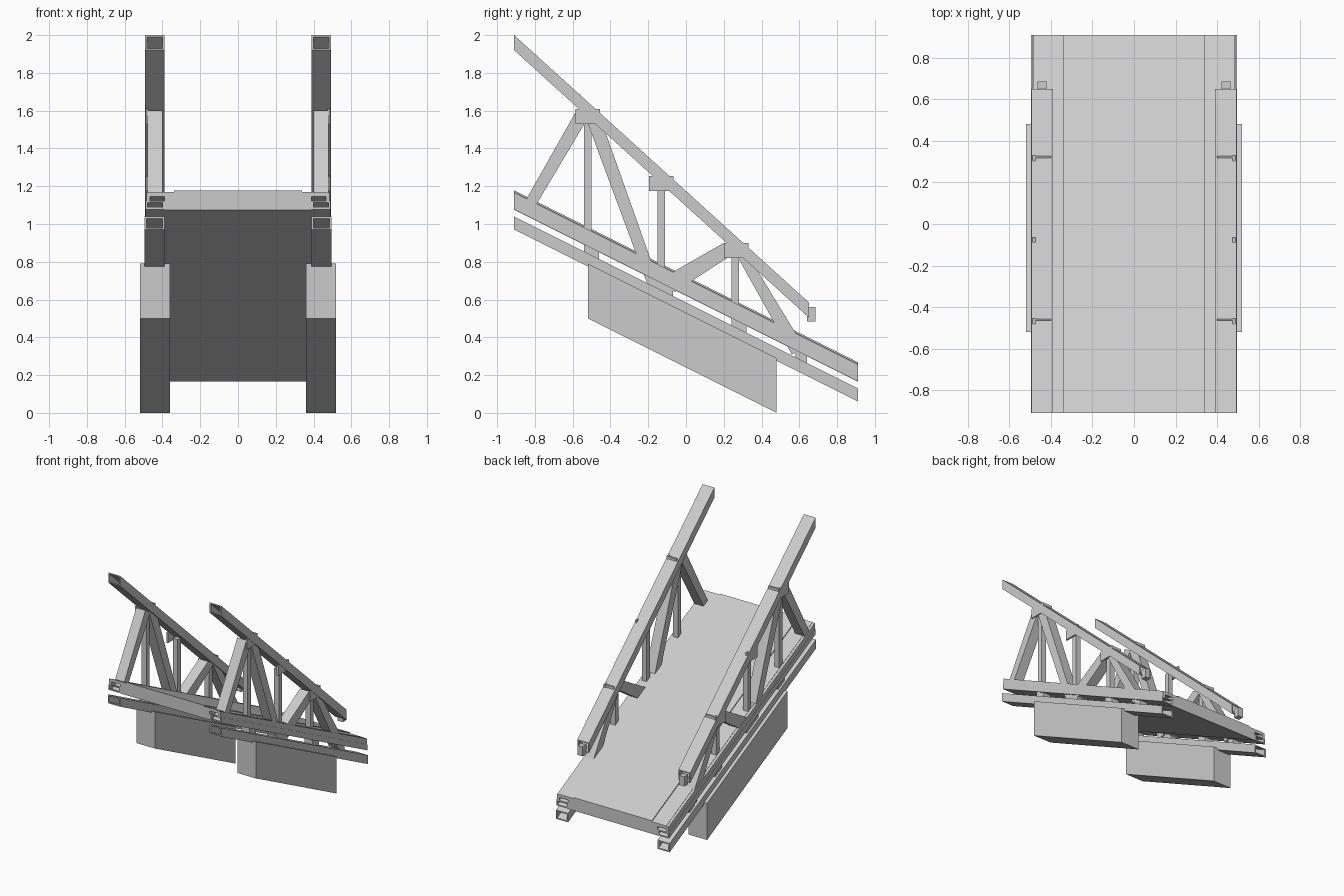
import bpy, bmesh

cube = bpy.data.objects.get("Cube")
if cube:
    bpy.data.objects.remove(cube)

steel = bpy.data.materials.new("plain grey")
steel.use_nodes = True
GREY = (0.6, 0.6, 0.6, 1)
steel.diffuse_color = GREY
steel.node_tree.nodes["Principled BSDF"].inputs["Base Color"].default_value = GREY

SLOPE = -0.5       # fall of the deck along y
END = 0.91         # half length of the deck


def finish(name, bm, mirror):
    bmesh.ops.recalc_face_normals(bm, faces=bm.faces)
    mesh = bpy.data.meshes.new(name)
    bm.to_mesh(mesh)
    bm.free()
    mesh.materials.append(steel)
    obj = bpy.data.objects.new(name, mesh)
    bpy.context.collection.objects.link(obj)
    if mirror:
        mod = obj.modifiers.new("mirror", "MIRROR")
        mod.use_clip = False
        mod.use_mirror_merge = False
    return obj


def prism(name, x0, x1, outline, mirror=True):
    """Side outline of (y, z) points, extruded across x."""
    bm = bmesh.new()
    a = [bm.verts.new((x0, y, z)) for y, z in outline]
    b = [bm.verts.new((x1, y, z)) for y, z in outline]
    bm.faces.new(a)
    bm.faces.new(b[::-1])
    for i in range(len(a)):
        j = (i + 1) % len(a)
        bm.faces.new((a[i], b[i], b[j], a[j]))
    return finish(name, bm, mirror)


def block(name, x0, x1, y0, y1, z0, z1):
    return prism(name, x0, x1, [(y0, z0), (y1, z0), (y1, z1), (y0, z1)])


def sloped(name, x0, x1, y0, y1, low, high, mirror=True):
    """Block that follows the deck slope; low and high are heights at y = 0."""
    return prism(name, x0, x1, [(y0, low + SLOPE * y0), (y1, low + SLOPE * y1),
                                (y1, high + SLOPE * y1), (y0, high + SLOPE * y0)], mirror)


def tube(name, x0, x1, start, stop, height, wall=0.01):
    """Open-ended rectangular tube; start and stop are (y, bottom z)."""
    bm = bmesh.new()
    rings = []
    for y, z in (start, stop):
        for w in (0, wall):
            rings.append([bm.verts.new((x, y, h)) for x, h in (
                (x0 + w, z + w), (x1 - w, z + w),
                (x1 - w, z + height - w), (x0 + w, z + height - w))])
    for a, b in ((0, 2), (1, 3), (0, 1), (2, 3)):
        for i in range(4):
            j = (i + 1) % 4
            bm.faces.new((rings[a][i], rings[a][j], rings[b][j], rings[b][i]))
    return finish(name, bm, True)


def deck_tube(name, x0, x1, low, high):
    return tube(name, x0, x1, (-END, low - SLOPE * END), (END, low + SLOPE * END), high - low)


# Deck: slab, raised roadway and thin edge flanges
sloped("deck_slab", -0.39, 0.39, -END, END, 0.62, 0.715, False)
sloped("roadway", -0.34, 0.34, -END, END, 0.715, 0.723, False)
sloped("deck_flange", 0.39, 0.465, -END, END, 0.69, 0.715)

# Hollow chords and the spacers between them
deck_tube("deck_chord", 0.39, 0.49, 0.622, 0.668)
sloped("chord_web", 0.465, 0.485, -END, END, 0.668, 0.712)
deck_tube("lower_beam", 0.39, 0.495, 0.515, 0.585)
for y0, y1 in ((-0.54, -0.46), (-0.21, -0.07), (0.24, 0.32), (0.58, 0.64)):
    sloped("spacer", 0.41, 0.48, y0, y1, 0.58, 0.63)

# Side floats below the beams
sloped("side_box", 0.36, 0.52, -0.52, 0.48, 0.24, 0.53)

# Sloping top rail with its end plug
tube("top_rail", 0.39, 0.492, (-END, 1.92), (0.65, 0.505), 0.08)
block("rail_plug", 0.42, 0.465, 0.64, 0.685, 0.485, 0.56)

# Truss diagonals
DIAGONALS = [
    [(-0.88, 1.07), (-0.83, 1.04), (-0.52, 1.56), (-0.58, 1.6)],
    [(-0.53, 1.56), (-0.46, 1.58), (-0.14, 0.68), (-0.2, 0.67)],
    [(-0.15, 0.7), (-0.06, 0.64), (0.28, 0.86), (0.2, 0.9)],
    [(0.26, 0.85), (0.32, 0.85), (0.63, 0.34), (0.56, 0.31)],
]
for outline in DIAGONALS:
    prism("diagonal", 0.4, 0.48, outline)

# Upright posts, node plates and the small tabs above the rail
for y, low, high in ((-0.52, 0.87, 1.55), (-0.13, 0.68, 1.2), (0.26, 0.5, 0.84)):
    block("post", 0.42, 0.462, y - 0.02, y + 0.02, low, high)
for y, low in ((-0.52, 1.53), (-0.13, 1.175), (0.265, 0.82)):
    block("node_plate", 0.474, 0.488, y - 0.065, y + 0.065, low, low + 0.08)
for y, low in ((-0.46, 1.53), (0.322, 0.82)):
    block("rail_tab", 0.4, 0.474, y - 0.004, y + 0.004, low, low + 0.08)
